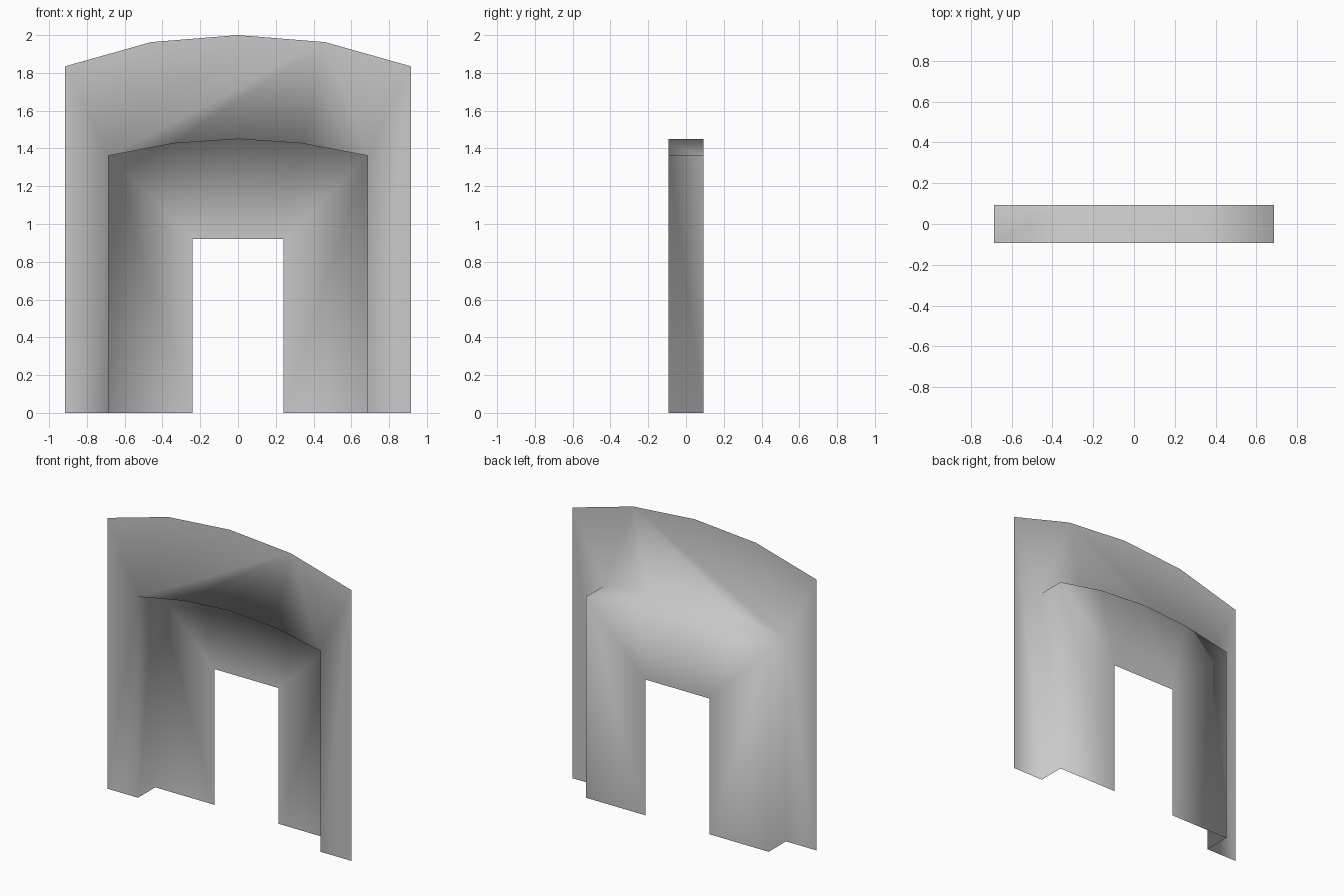
import bpy
import bmesh

cube = bpy.data.objects.get("Cube")
if cube:
    bpy.data.objects.remove(cube, do_unlink=True)

DEPTH = 0.0925  # half the depth of the recess

# Plain grey surface
grey = bpy.data.materials.new("plain grey")
grey.use_nodes = True
grey.diffuse_color = (0.588, 0.588, 0.588, 1)
grey.node_tree.nodes["Principled BSDF"].inputs["Base Color"].default_value = grey.diffuse_color

bm = bmesh.new()


def outline(left_half, middle, y):
    """Open outline from the left foot, over the top, to the right foot."""
    right_half = [(-x, z) for x, z in reversed(left_half)]
    return [bm.verts.new((x, y, z)) for x, z in left_half + middle + right_half]


def band(outer, inner, steps):
    """Join two outlines with triangles; each step advances one of them."""
    i = j = 0
    for step in steps:
        if step == "o":
            bm.faces.new((outer[i], inner[j], outer[i + 1]))
            i += 1
        else:
            bm.faces.new((outer[i], inner[j], inner[j + 1]))
            j += 1


# Outlines: outer edge, recess at front and back, doorway
arch = [(-0.685, 0), (-0.685, 1.362), (-0.34, 1.427)]
outer_edge = outline([(-0.915, 0), (-0.915, 1.835), (-0.46, 1.963)], [(0, 2)], -DEPTH)
recess_front = outline(arch, [(0, 1.45)], -DEPTH)
recess_back = outline(arch, [(0, 1.45)], DEPTH)
doorway = outline([(-0.24, 0), (-0.24, 0.92)], [], DEPTH)

# Front frame, arched reveal, back panel around the doorway
band(outer_edge, recess_front, "i" + "oooo" + "iiii" + "o" + "io")
band(recess_front, recess_back, "io" * 6)
band(recess_back, doorway, "oi" + "oo" + "i" + "oo" + "io")

# One continuous smooth sheet
for face in bm.faces:
    face.smooth = True
mesh = bpy.data.meshes.new("door_surround")
bm.to_mesh(mesh)
bm.free()
mesh.materials.append(grey)
surround = bpy.data.objects.new("door_surround", mesh)
bpy.context.collection.objects.link(surround)
